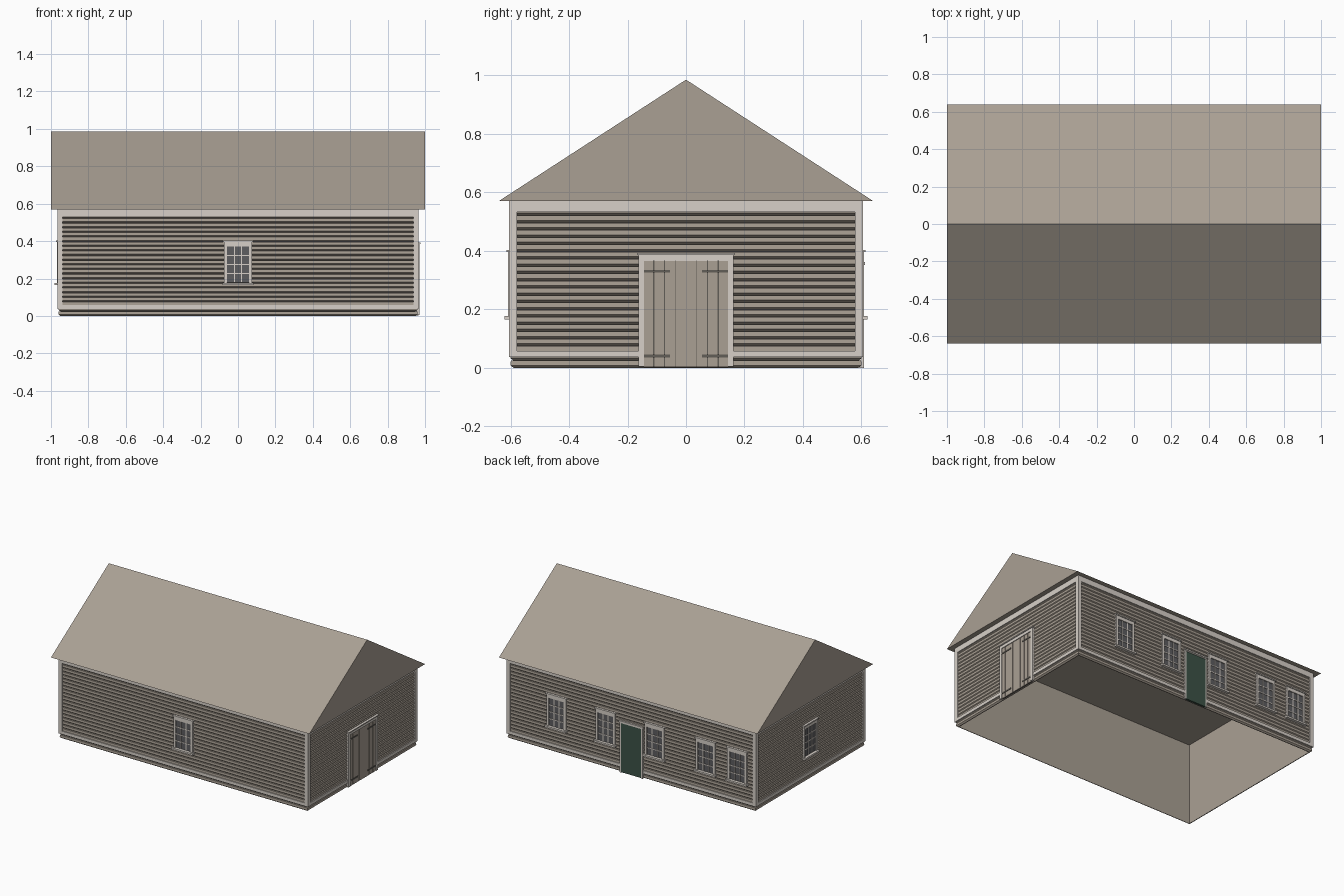
import bpy, bmesh
from math import radians
from mathutils import Matrix, Vector

if "Cube" in bpy.data.objects:
    bpy.data.objects.remove(bpy.data.objects["Cube"], do_unlink=True)


def material(name, rgb):
    m = bpy.data.materials.new(name)
    m.use_nodes = True
    m.diffuse_color = (*rgb, 1)
    m.node_tree.nodes["Principled BSDF"].inputs["Base Color"].default_value = (*rgb, 1)
    return m


TAUPE = material("taupe boards", (0.40, 0.35, 0.295))
TRIM = material("pale trim", (0.68, 0.63, 0.58))
GLASS = material("dark glass", (0.11, 0.11, 0.115))
GREEN = material("dark green", (0.045, 0.085, 0.062))
IRON = material("dark iron", (0.12, 0.11, 0.095))

HX, HY, EAVE, RIDGE = 0.96, 0.60, 0.57, 0.985
# Wall sides: turn about z, distance from the centre, half width
SIDES = {"front": (0, HY, HX), "left": (90, HX, HY),
         "back": (180, HY, HX), "right": (-90, HX, HY)}


def finish(name, bm, mat):
    mesh = bpy.data.meshes.new(name)
    bmesh.ops.recalc_face_normals(bm, faces=bm.faces)
    bm.to_mesh(mesh)
    bm.free()
    mesh.materials.append(mat)
    ob = bpy.data.objects.new(name, mesh)
    bpy.context.collection.objects.link(ob)
    return ob


def boxes(name, side, mat, items, u0=0):
    """Boxes on a wall: (u min, u max, z min, z max, depth in, depth out)."""
    turn, dist, _ = SIDES[side]
    bm = bmesh.new()
    for ua, ub, za, zb, da, db in items:
        mid = Vector((u0 + (ua + ub) / 2, -dist - (da + db) / 2, (za + zb) / 2))
        size = Matrix.Diagonal((ub - ua, db - da, zb - za, 1))
        bmesh.ops.create_cube(bm, size=1, matrix=Matrix.Translation(mid) @ size)
    bm.transform(Matrix.Rotation(radians(turn), 4, "Z"))
    return finish(name, bm, mat)


# Lapped siding: a stepped profile carried round the walls, with a plain inside
def siding():
    rows = 23
    pitch = EAVE / rows
    profile = []
    for i in range(rows):
        z = i * pitch
        profile += [(-0.010, z), (0.0, z + 0.32 * pitch), (-0.001, z + 0.98 * pitch)]
    profile += [(-0.010, EAVE), (-0.014, EAVE), (-0.014, 0)]
    bm = bmesh.new()
    rings = [[bm.verts.new((sx * (HX + d), sy * (HY + d), z))
              for sx, sy in ((-1, -1), (1, -1), (1, 1), (-1, 1))] for d, z in profile]
    for a, b in zip(rings, rings[1:] + rings[:1]):
        for k in range(4):
            n = (k + 1) % 4
            bm.faces.new((a[k], a[n], b[n], b[k]))
    finish("siding_walls", bm, TAUPE)


# Solid gable roof with a flat underside
def roof():
    bm = bmesh.new()
    ends = [[bm.verts.new((x, y, z)) for y, z in
             ((-0.64, EAVE), (0.64, EAVE), (0, RIDGE))] for x in (-1, 1)]
    for end in ends:
        bm.faces.new(end)
    for k in range(3):
        n = (k + 1) % 3
        bm.faces.new((ends[0][k], ends[0][n], ends[1][n], ends[1][k]))
    finish("gable_roof", bm, TAUPE)


# Corner boards, frieze and water table on one wall
def wall_trim(side, gap=0):
    w = SIDES[side][2]
    out, o = 0.006, w + 0.006
    items = [(-o, -w + 0.022, 0.036, EAVE, -0.008, out),
             (w - 0.022, o, 0.036, EAVE, -0.008, out),
             (-w + 0.022, w - 0.022, 0.532, EAVE, -0.008, out)]
    spans = [(-w + 0.022, -gap), (gap, w - 0.022)]
    items += [(a, b, 0.036, 0.058, -0.008, out) for a, b in spans]
    boxes(side + "_wall_trim", side, TRIM, items)


# Sash window, three panes across and four down
def window(name, side, u):
    w, g, lo, hi = 0.075, 0.059, 0.178, 0.372
    frame = [(-w, -g, 0.172, 0.395, -0.008, 0.008), (g, w, 0.172, 0.395, -0.008, 0.008),
             (-g, g, hi, 0.395, -0.008, 0.008),
             (-w - 0.006, w + 0.006, 0.395, 0.403, -0.008, 0.014),
             (-w - 0.008, w + 0.008, 0.165, 0.177, -0.008, 0.020)]
    boxes(name + "_frame", side, TRIM, frame, u)
    boxes(name + "_glass", side, GLASS, [(-g, g, lo, hi, -0.006, 0.001)], u)
    bars = []
    for i in (1, 2):
        c = -g + 2 * g * i / 3
        bars.append((c - 0.003, c + 0.003, lo, hi, 0, 0.004))
    for i in (1, 2, 3):
        c = lo + (hi - lo) * i / 4
        bars.append((-g, g, c - 0.003, c + 0.003, 0, 0.0045))
    boxes(name + "_bars", side, TRIM, bars, u)


# Double plank door with strap hinges
def barn_door(side):
    d, o = 0.143, 0.163
    boxes("barn_door_frame", side, TRIM,
          [(-o, -d, 0.005, 0.39, -0.008, 0.010), (d, o, 0.005, 0.39, -0.008, 0.010),
           (-d, d, 0.365, 0.39, -0.008, 0.010),
           (-o - 0.004, o + 0.004, 0.385, 0.392, -0.008, 0.016)])
    boxes("barn_door_backing", side, IRON, [(-d, d, 0.003, 0.365, -0.008, 0.001)])
    joints = [-d, -0.110, -0.074, -0.037, 0, 0.037, 0.074, 0.110, d]
    gaps = [0, 0.003, 0.0015, 0.001, 0, 0.001, 0.0015, 0.003, 0]
    boxes("barn_door_planks", side, TAUPE,
          [(a + ga, b - gb, 0.003, 0.365, 0, 0.005)
           for a, b, ga, gb in zip(joints, joints[1:], gaps, gaps[1:])])
    boxes("barn_door_hinges", side, IRON,
          [(min(s * d, s * 0.055), max(s * d, s * 0.055), z - 0.005, z + 0.005, 0.004, 0.008)
           for s in (-1, 1) for z in (0.04, 0.33)])


# Plain entrance door
def entrance(side):
    d, o = 0.078, 0.090
    boxes("entrance_frame", side, TRIM,
          [(-o, -d, 0, 0.355, -0.008, 0.008), (d, o, 0, 0.355, -0.008, 0.008),
           (-d, d, 0.345, 0.355, -0.008, 0.008),
           (-o - 0.004, o + 0.004, 0.352, 0.362, -0.008, 0.012)])
    boxes("entrance_door", side, GREEN, [(-d, d, 0.001, 0.345, -0.008, 0.005)])


siding()
roof()
for side, gap in (("front", 0), ("left", 0.163), ("back", 0.09), ("right", 0)):
    wall_trim(side, gap)
window("front_window", "front", 0)
window("end_window", "right", 0)
for i, u in enumerate((-0.58, -0.20, 0.18, 0.575, 0.82)):
    window("back_window_%d" % (i + 1), "back", u)
barn_door("left")
entrance("back")
